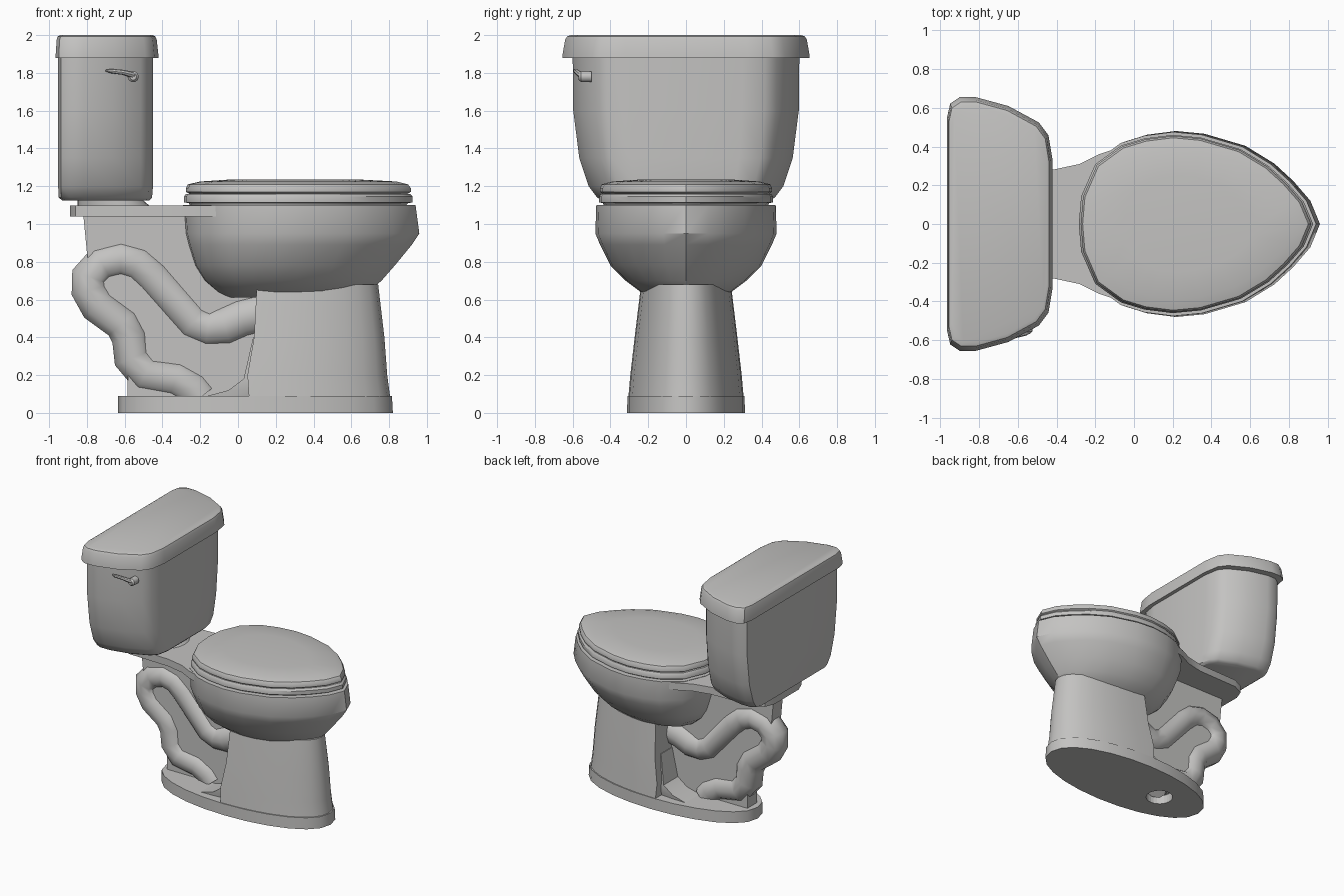
import bpy
import bmesh
import math

if "Cube" in bpy.data.objects:
    bpy.data.objects.remove(bpy.data.objects["Cube"], do_unlink=True)

# Single glazed grey for every part
COLOUR = (0.55, 0.545, 0.535, 1)
glaze = bpy.data.materials.new("grey_ceramic")
glaze.use_nodes = True
glaze.diffuse_color = COLOUR
glaze.node_tree.nodes["Principled BSDF"].inputs["Base Color"].default_value = COLOUR


def smooth(obj, angle):
    bpy.ops.object.select_all(action="DESELECT")
    obj.select_set(True)
    bpy.context.view_layer.objects.active = obj
    bpy.ops.object.shade_smooth_by_angle(angle=math.radians(angle))


def finish(name, bm, angle=35):
    bmesh.ops.recalc_face_normals(bm, faces=bm.faces)
    mesh = bpy.data.meshes.new(name)
    bm.to_mesh(mesh)
    bm.free()
    mesh.materials.append(glaze)
    obj = bpy.data.objects.new(name, mesh)
    bpy.context.collection.objects.link(obj)
    smooth(obj, angle)
    return obj


def loft(name, rings, angle=35):
    """Skin a stack of equal closed rings and cap both ends."""
    bm = bmesh.new()
    loops = [[bm.verts.new(p) for p in ring] for ring in rings]
    n = len(loops[0])
    for a, b in zip(loops, loops[1:]):
        for i in range(n):
            j = (i + 1) % n
            bm.faces.new((a[i], a[j], b[j], b[i]))
    bm.faces.new(loops[0])
    bm.faces.new(loops[-1])
    return finish(name, bm, angle)


def plan(half, x0, x1, hy, z):
    """Mirror a unit half outline across y and fit it between x0 and x1."""
    pts = half + [(t, -w) for t, w in reversed(half) if w > 0]
    return [(x0 + t * (x1 - x0), w * hy, z) for t, w in pts]


def stack(name, half, levels, angle=35):
    return loft(name, [plan(half, x0, x1, hy, z) for z, x0, x1, hy in levels], angle)


def tube(name, points, radius, sides):
    """Sweep a round section along (x, y, z, radius factor) points."""
    curve = bpy.data.curves.new(name, "CURVE")
    curve.dimensions = "3D"
    curve.bevel_depth = radius
    curve.bevel_resolution = sides
    curve.use_fill_caps = True
    spline = curve.splines.new("POLY")
    spline.points.add(len(points) - 1)
    for p, (x, y, z, r) in zip(spline.points, points):
        p.co = (x, y, z, 1)
        p.radius = r
    curve.materials.append(glaze)
    obj = bpy.data.objects.new(name, curve)
    bpy.context.collection.objects.link(obj)
    bpy.ops.object.select_all(action="DESELECT")
    obj.select_set(True)
    bpy.context.view_layer.objects.active = obj
    bpy.ops.object.convert(target="MESH")
    smooth(bpy.context.object, 40)


# Half outlines: position from back to front, and relative half width
EGG = [(0, 0), (.01, .31), (.07, .67), (.18, .88), (.28, .96), (.4, 1), (.52, .97),
       (.69, .84), (.81, .65), (.89, .46), (.96, .25), (1, 0)]
TANK = [(0, .84), (.03, .95), (.12, 1), (.27, 1), (.58, .93), (.87, .8), (.96, .7), (1, .5)]
OVAL = [((1 - math.cos(a)) / 2, abs(math.sin(a)) ** .9 if 0 < i < 12 else 0)
        for i in range(13) for a in [math.pi * i / 12]]
FRONT = [(0, 1)] + [(math.sin(a), math.cos(a) ** .9)
                    for i in range(1, 8) for a in [math.pi * i / 16]] + [(1, 0)]

# Bowl, seat ring and closed cover
stack("bowl", EGG, [(1.10, -.29, .94, .475), (.95, -.28, .96, .48), (.89, -.265, .92, .455),
                    (.78, -.23, .83, .40), (.70, -.18, .76, .32), (.64, -.11, .69, .24),
                    (.61, -.05, .60, .15)])
stack("seat", EGG, [(1.09, -.25, .88, .43), (1.11, -.26, .9, .44), (1.115, -.285, .925, .46),
                    (1.145, -.285, .925, .46), (1.16, -.275, .91, .45)])
stack("seat_cover", EGG, [(1.155, -.25, .89, .435), (1.17, -.275, .915, .455),
                          (1.19, -.275, .915, .455), (1.21, -.265, .9, .445),
                          (1.225, -.2, .84, .39), (1.235, -.05, .65, .25)])

# Tank and its overhanging lid
stack("tank", TANK, [(1.125, -.93, -.47, .44), (1.14, -.95, -.455, .47), (1.2, -.952, -.45, .515),
                     (1.35, -.952, -.45, .565), (1.6, -.952, -.45, .597), (1.89, -.952, -.45, .6)])
stack("tank_lid", TANK, [(1.88, -.965, -.42, .655), (1.9, -.965, -.422, .653),
                         (1.975, -.96, -.43, .64), (1.993, -.955, -.438, .63), (2, -.94, -.45, .61)])
stack("tank_foot", OVAL, [(1.09, -.85, -.46, .18), (1.14, -.85, -.52, .18)])

# Deck carrying the tank
DECK = [(-.89, 0), (-.89, .15), (-.86, .23), (-.77, .27), (-.42, .28), (-.28, .31),
        (-.18, .36), (0, .42), (.1, 0)]
stack("deck", DECK, [(1.04, 0, 1, 1), (1.097, 0, 1, 1)])

# Pedestal and floor plate
stack("pedestal", FRONT, [(.05, .06, .81, .308), (.2, .05, .79, .295),
                          (.4, .085, .775, .272), (.68, .1, .742, .238)])
stack("pedestal_fillet", FRONT, [(.08, -.2, .5, .24), (.12, -.05, .5, .24),
                                 (.18, .03, .5, .24), (.4, .08, .5, .2)])
base = stack("floor_plate", OVAL, [(0, -.635, .82, .312), (.09, -.635, .815, .31)])

# Drain opening under the floor plate
bpy.ops.mesh.primitive_cylinder_add(vertices=24, radius=.1, depth=.16, location=(-.25, 0, 0))
cutter = bpy.context.object
cutter.name = "drain_cutter"
cutter.hide_render = True
cutter.data.materials.append(glaze)
cut = base.modifiers.new("drain", "BOOLEAN")
cut.operation = "DIFFERENCE"
cut.object = cutter
bpy.context.view_layer.objects.active = base
bpy.ops.object.modifier_apply(modifier="drain")
bpy.data.objects.remove(cutter, do_unlink=True)

# Thin central web behind the trap
WEB = [(-.82, 1.06), (-.8, .85), (-.76, .62), (-.58, .45), (-.585, .07), (.2, .07), (.2, 1.06)]
loft("web", [[(x, y, z) for x, z in WEB] for y in (-.06, .06)])

# Winding trap pipe
TRAP = [(.14, .53), (.02, .50), (-.07, .46), (-.16, .445), (-.24, .48), (-.45, .72), (-.53, .79),
        (-.62, .815), (-.72, .79), (-.785, .72), (-.785, .65), (-.74, .57), (-.61, .475),
        (-.57, .40), (-.56, .29), (-.49, .205), (-.33, .18), (-.24, .13), (-.2, .08)]
tube("trap_pipe", [(x, 0, z, 1.12 if x > -.1 else 1) for x, z in TRAP], .104, 3)

# Flush lever on the tank
tube("flush_lever", [(-.7, -.58, 1.812, .3), (-.67, -.585, 1.81, .8), (-.61, -.575, 1.803, .9),
                     (-.56, -.56, 1.79, 1.1), (-.54, -.55, 1.785, .8)], .015, 2)
tube("lever_pivot", [(-.555, -.5, 1.78, 1), (-.555, -.555, 1.78, 1), (-.555, -.568, 1.78, .6)], .03, 3)
